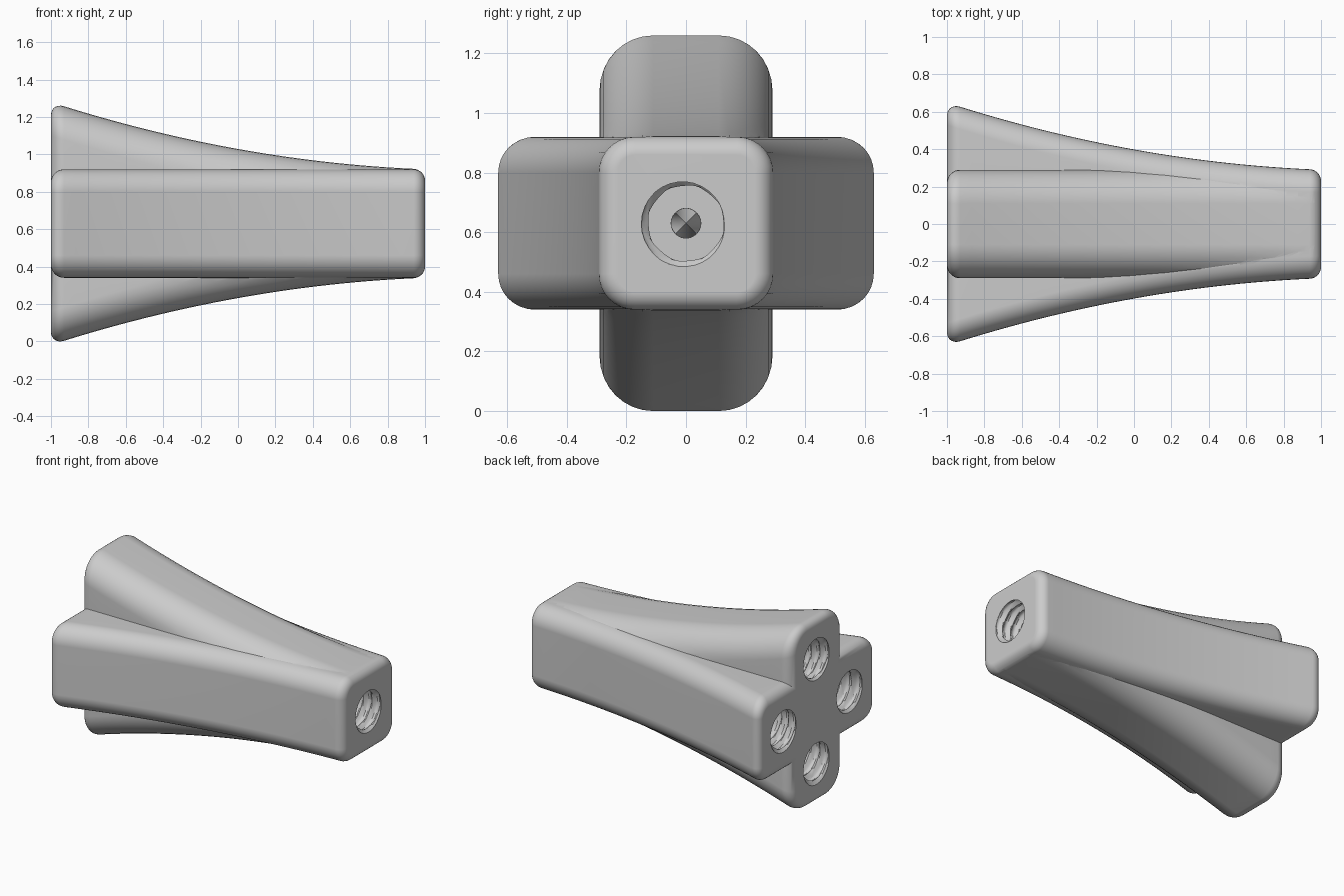
import bpy, bmesh
from math import sin, cos, pi

cube = bpy.data.objects.get("Cube")
if cube:
    bpy.data.objects.remove(cube, do_unlink=True)

MID = 0.63      # height of the long axis
HALF = 0.29     # half the width of each arm

grey = bpy.data.materials.new("mid_grey")
grey.use_nodes = True
grey.diffuse_color = (0.6, 0.6, 0.6, 1)
grey.node_tree.nodes["Principled BSDF"].inputs["Base Color"].default_value = (0.6, 0.6, 0.6, 1)


def loft(name, rings):
    """Closed solid through a list of equal-length rings."""
    bm = bmesh.new()
    rows = [[bm.verts.new(p) for p in ring] for ring in rings]
    n = len(rows[0])
    for a, b in zip(rows, rows[1:]):
        for i in range(n):
            j = (i + 1) % n
            bm.faces.new((a[i], a[j], b[j], b[i]))
    bm.faces.new(rows[0])
    bm.faces.new(rows[-1])
    bmesh.ops.recalc_face_normals(bm, faces=bm.faces[:])
    mesh = bpy.data.meshes.new(name)
    bm.to_mesh(mesh)
    bm.free()
    mesh.materials.append(grey)
    obj = bpy.data.objects.new(name, mesh)
    bpy.context.collection.objects.link(obj)
    return obj


def flare(x):
    """How far an arm has spread outward at x."""
    t = (1 - x) / 2
    return 0.284 * t * t + 0.075 * t


def rounded_rect(a, b, r, steps=8):
    pts = []
    for q, (sx, sy) in enumerate(((1, 1), (-1, 1), (-1, -1), (1, -1))):
        for k in range(steps + 1):
            ang = (q + k / steps) * pi / 2
            pts.append((sx * (a - r) + r * cos(ang), sy * (b - r) + r * sin(ang)))
    return pts


def arm_pair(name, radius, upright, end):
    """Two opposite arms as one flaring sweep with rounded ends."""
    back, front, steps = 0.07, 0.06, 7
    stations = []
    for k in range(steps + 1):
        ang = k / steps * pi / 2
        stations.append((-1 + back * (1 - cos(ang)), back * (1 - sin(ang))))
    first, last = -1 + back, end - front
    stations += [(first + (last - first) * k / 30, 0) for k in range(1, 30)]
    for k in range(steps + 1):
        ang = k / steps * pi / 2
        stations.append((last + front * sin(ang), front * (1 - cos(ang))))
    rings = []
    for x, inset in stations:
        section = rounded_rect(HALF - inset, HALF + flare(x) - inset, radius - inset)
        rings.append([(x, u, MID + v) if upright else (x, v, MID + u) for u, v in section])
    return loft(name, rings)


def threaded_hole(name, side, dy, dz, slope):
    """Helical cutter running inward from the end face at x = side."""
    pitch, depth, n = 0.065, 0.36, 32
    rows = 48
    rings = []
    for k in range(rows + 1):
        d = -0.03 + (depth + 0.03) * k / rows
        spread = 1 - slope * d
        ring = []
        for i in range(n):
            phase = (d / pitch + i / n - 0.055) % 1
            wave = min(1, 1.4 * (1 - abs(2 * phase - 1)))
            r, ang = 0.125 + 0.025 * wave, 2 * pi * i / n
            ring.append((side * (1 - d), dy * spread + side * r * cos(ang),
                         MID + dz * spread + r * sin(ang)))
        rings.append(ring)
    return loft(name, rings)


def channel(name, x0, x1, dy, dz, radius, rows=20):
    """Round passage that drifts outward to (dy, dz)."""
    rings = []
    for k in range(rows + 1):
        u = k / rows
        s = u ** 1.3
        rings.append([(x0 + (x1 - x0) * u, dy * s + radius * cos(2 * pi * i / 24),
                       MID + dz * s + radius * sin(2 * pi * i / 24)) for i in range(24)])
    return loft(name, rings)


def combine(target, other, operation):
    mod = target.modifiers.new(operation.lower(), 'BOOLEAN')
    mod.operation, mod.solver, mod.object = operation, 'EXACT', other
    bpy.context.view_layer.objects.active = target
    bpy.ops.object.modifier_apply(modifier=mod.name)
    bpy.data.objects.remove(other, do_unlink=True)


# Crossed arm pairs
body = arm_pair("splitter_body", 0.12, False, 1.0)
combine(body, arm_pair("upright_arms", 0.18, True, 0.998), 'UNION')

# Single threaded port and the central passage
combine(body, threaded_hole("inlet_port", 1, 0, 0, 0), 'DIFFERENCE')
combine(body, channel("inlet_passage", 0.7, 0.45, 0, 0, 0.05, 1), 'DIFFERENCE')

# Four threaded ports, each joined to the centre by a branch
for label, dy, dz in (("upper", 0, 1), ("lower", 0, -1), ("left", 1, 0), ("right", -1, 0)):
    combine(body, threaded_hole(label + "_port", -1, 0.36 * dy, 0.36 * dz, 0.78), 'DIFFERENCE')
    combine(body, channel(label + "_branch", 0.5, -0.68, 0.26 * dy, 0.26 * dz, 0.045), 'DIFFERENCE')

# Smooth shading with crisp creases
bpy.ops.object.select_all(action='DESELECT')
body.select_set(True)
bpy.context.view_layer.objects.active = body
bpy.ops.object.shade_smooth_by_angle(angle=0.5)
weighted = body.modifiers.new("weighted_normals", 'WEIGHTED_NORMAL')
weighted.keep_sharp = True
